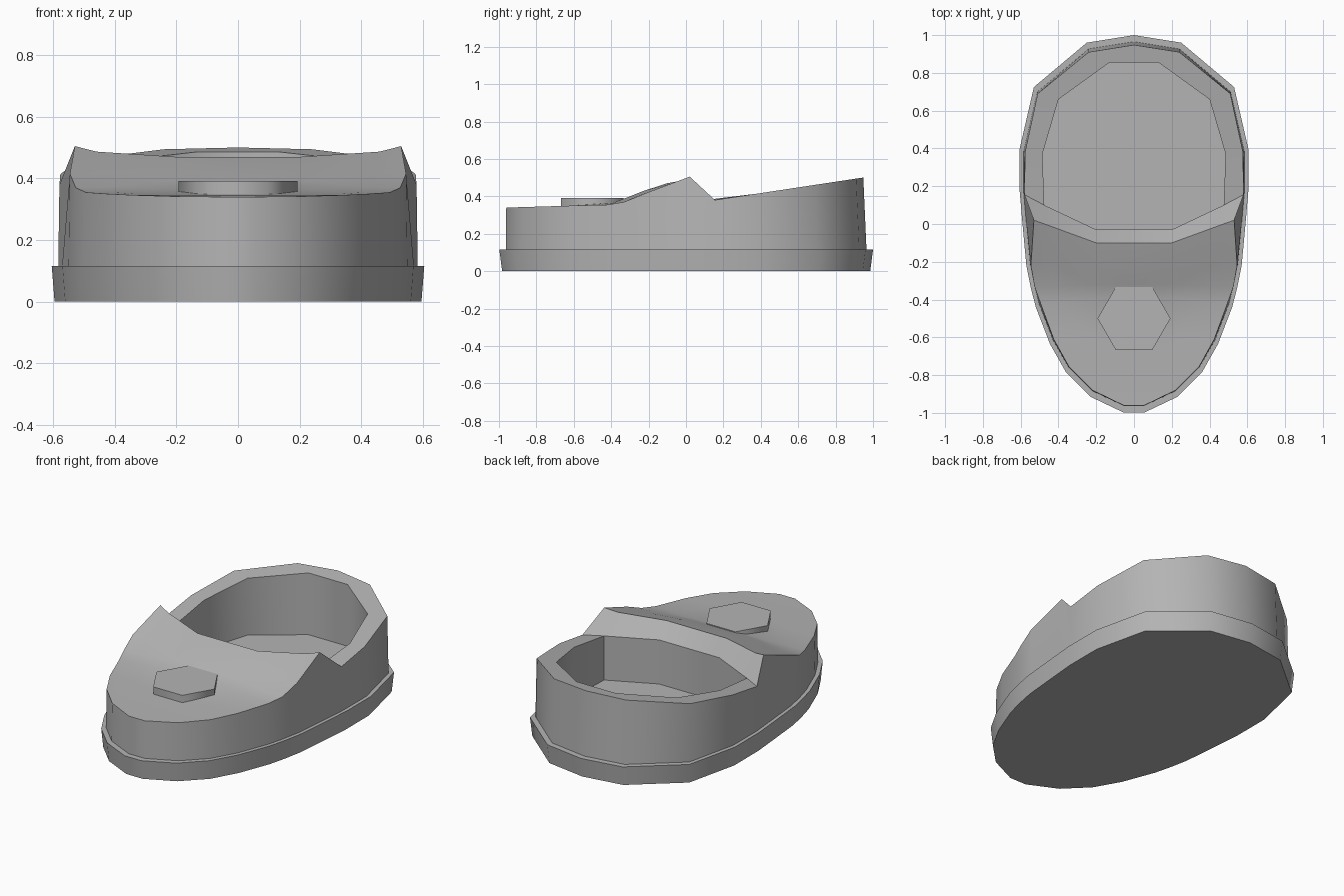
import bpy, bmesh, math
from mathutils import Vector

if "Cube" in bpy.data.objects:
    bpy.data.objects.remove(bpy.data.objects["Cube"])

SOLE_TOP = 0.115
grey = bpy.data.materials.new("dark_grey")
grey.diffuse_color = (.455, .455, .455, 1)
grey.use_nodes = True
grey.node_tree.nodes["Principled BSDF"].inputs["Base Color"].default_value = grey.diffuse_color


def finish(obj, angle):
    obj.data.materials.append(grey)
    bpy.ops.object.select_all(action='DESELECT')
    obj.select_set(True)
    bpy.context.view_layer.objects.active = obj
    bpy.ops.object.shade_smooth_by_angle(angle=math.radians(angle))


def build_symmetric(name, faces, sharp_lines=()):
    """Make an object from right-half faces plus their mirror images."""
    bm = bmesh.new()
    for face in faces:
        for side in (1, -1):
            pts = [Vector((p[0] * side, p[1], p[2])) for p in face]
            bm.faces.new([bm.verts.new(p) for p in pts])
    bmesh.ops.remove_doubles(bm, verts=bm.verts, dist=0.0005)
    bmesh.ops.dissolve_degenerate(bm, edges=bm.edges, dist=0.0005)
    bmesh.ops.recalc_face_normals(bm, faces=bm.faces)
    mesh = bpy.data.meshes.new(name)
    bm.to_mesh(mesh)
    bm.free()
    obj = bpy.data.objects.new(name, mesh)
    bpy.context.collection.objects.link(obj)
    finish(obj, 38)
    # Keep chosen lines crisp
    for edge in mesh.edges:
        ends = [mesh.vertices[i].co for i in edge.vertices]
        for line in sharp_lines:
            if all(any((Vector((abs(e.x), e.y, e.z)) - Vector(p)).length < .001
                       for p in line) for e in ends):
                edge.use_edge_sharp = True
    return obj


def strip(a, b):
    return [(a[i], a[i + 1], b[i + 1], b[i]) for i in range(len(a) - 1)]


def level(outline, z, s=1.0):
    return [(x * s, y * s, z) for x, y in outline]


# Right half of the sole outline, heel to toe
outline = [(0, 1), (.25, .96), (.53, .725), (.605, .40), (.605, .17), (.592, .02),
           (.57, -.22), (.547, -.335), (.52, -.44), (.445, -.635), (.36, -.785),
           (.23, -.915), (.055, -.998), (0, -.998)]

# Sole
low, high = level(outline, 0, .985), level(outline, SOLE_TOP)
build_symmetric("sole", strip(low, high) + [low, high])


# Upper: heel rim, ridge and front edge
def rim_z(y):
    return .38 + max(y - .155, 0) * .152


rim = [(x, y, rim_z(y)) for x, y in
       [(0, .948), (.24, .91), (.51, .69), (.577, .38), (.58, .155)]]
front = [(.53, .02, .505), (.546, -.22, .415), (.527, -.33, .37), (.495, -.42, .355),
         (.425, -.61, .35), (.345, -.755, .346), (.22, -.88, .342),
         (.053, -.961, .34), (0, -.961, .34)]
base = level(outline, SOLE_TOP, .965)
faces = strip(base, rim + front)

# Foot opening
hole = [(0, .855), (.13, .855), (.40, .66), (.485, .37), (.475, .10), (.2, -.03), (0, -.03)]
lip = [(x, y, rim_z(y)) for x, y in hole]
faces += strip(lip, level(hole, SOLE_TOP))
faces += strip(rim, lip[:5])

# Sloping strip from the opening up to the ridge
ridge = [front[0], (.46, -.005, .487), (.2, -.1, .47), (0, -.1, .47)]
faces += [(rim[4], ridge[0], lip[4]), (*ridge[:3], lip[5], lip[4]),
          (ridge[2], ridge[3], lip[6], lip[5])]

# Toe cover, row by row from ridge to toe
middle = [(.2, -.1, .47), (.2, -.23, .428), (.2, -.32, .392), (.2, -.39, .365)]
middle += [(x * .4, y, z) for x, y, z in front[4:8]]
outer = [ridge[1], (.44, -.222, .412), (.43, -.33, .372), (.42, -.415, .356)]
outer += [(x * .8, y, z) for x, y, z in front[4:8]]
for i in range(7):
    rows = [[front[k], outer[k], middle[k], (0,) + middle[k][1:]] for k in (i, i + 1)]
    faces += strip(*rows)
build_symmetric("upper", faces, [lip, ridge, [rim[4], lip[4]]])

# Six-sided button on the toe cover
bpy.ops.mesh.primitive_cylinder_add(vertices=6, radius=.193, depth=.07,
                                    location=(0, -.5, .357),
                                    rotation=(0, 0, math.radians(30)))
button = bpy.context.object
button.name = "toe_button"
finish(button, 65)
